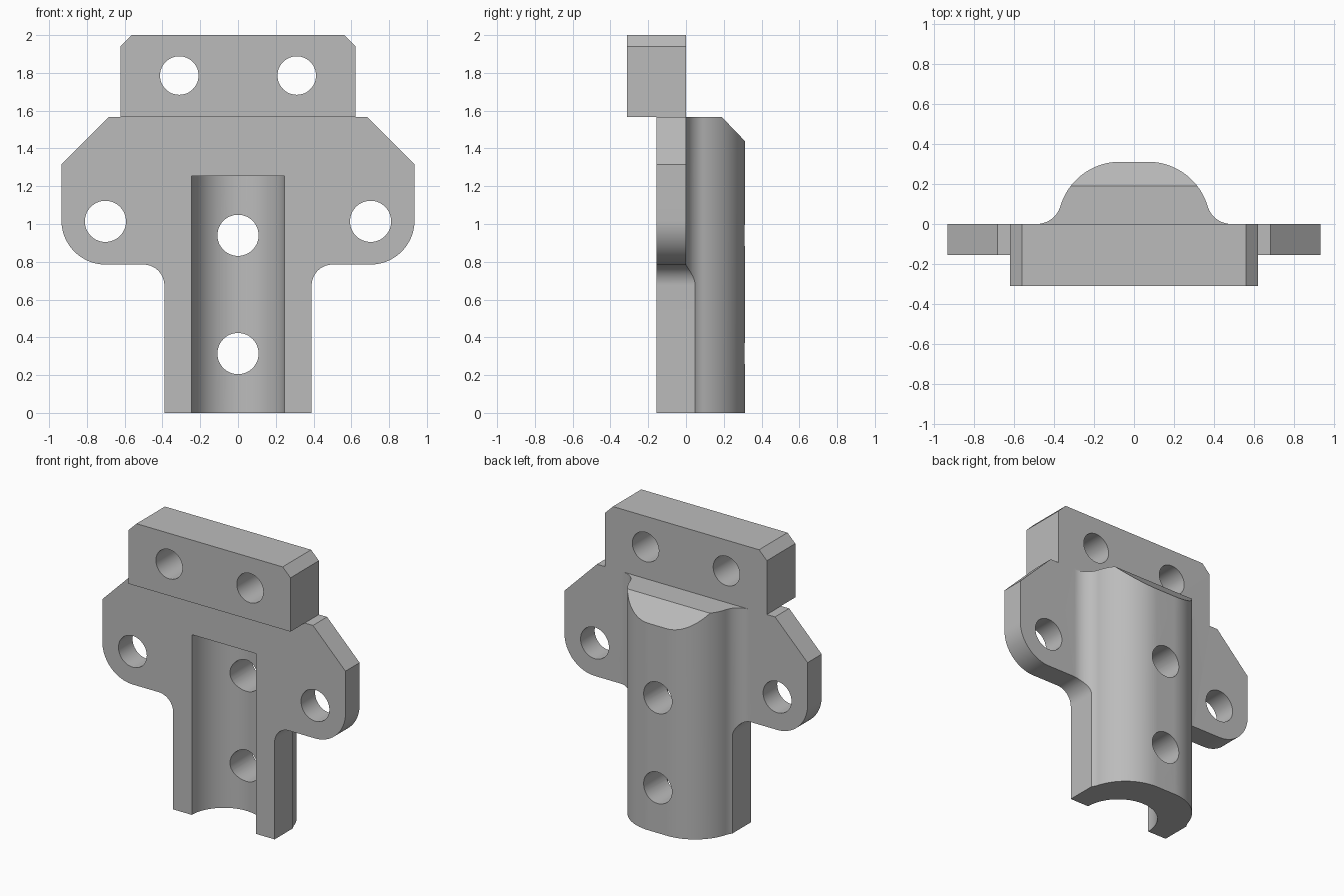
import bpy, bmesh, math
from mathutils import Vector

start_cube = bpy.data.objects.get("Cube")
if start_cube:
    bpy.data.objects.remove(start_cube, do_unlink=True)

grey = bpy.data.materials.new("plain grey")
grey.use_nodes = True
colour = (0.5, 0.5, 0.5, 1)
grey.diffuse_color = colour
grey.node_tree.nodes["Principled BSDF"].inputs["Base Color"].default_value = colour


def arc(cx, cy, r, a0, a1, n=20):
    """Points on a circular arc, angles in degrees."""
    angles = [math.radians(a0 + (a1 - a0) * i / n) for i in range(n + 1)]
    return [(cx + r * math.cos(a), cy + r * math.sin(a)) for a in angles]


def mirrored(half):
    """Close a right-hand half outline with its mirror image."""
    return half + [(-x, y) for x, y in reversed(half)]


def prism(name, outline, axis, lo, hi):
    """Extrude a 2D outline along an axis from lo to hi."""
    place = {"x": lambda a, b, t: (t, a, b),
             "y": lambda a, b, t: (a, t, b),
             "z": lambda a, b, t: (a, b, t)}[axis]
    bm = bmesh.new()
    face = bm.faces.new([bm.verts.new(place(a, b, lo)) for a, b in outline])
    grown = bmesh.ops.extrude_face_region(bm, geom=[face])["geom"]
    bmesh.ops.translate(bm, vec=Vector(place(0, 0, hi - lo)),
                        verts=[v for v in grown if isinstance(v, bmesh.types.BMVert)])
    bmesh.ops.recalc_face_normals(bm, faces=bm.faces)
    mesh = bpy.data.meshes.new(name)
    bm.to_mesh(mesh)
    bm.free()
    mesh.materials.append(grey)
    obj = bpy.data.objects.new(name, mesh)
    bpy.context.collection.objects.link(obj)
    return obj


def combine(target, tool, operation):
    """Apply a boolean and remove the tool object."""
    mod = target.modifiers.new(operation, "BOOLEAN")
    mod.operation, mod.solver, mod.object = operation, "EXACT", tool
    bpy.context.view_layer.objects.active = target
    bpy.ops.object.modifier_apply(modifier=mod.name)
    bpy.data.objects.remove(tool, do_unlink=True)


FRONT, BACK, SHOULDER = -0.155, 0.312, 1.566

# Front silhouette: stem, rounded ears and sloped shoulders
silhouette = mirrored(
    [(0.39, 0)]
    + arc(0.50, 0.675, 0.11, 180, 90)
    + arc(0.70, 1.02, 0.235, -90, 0)
    + [(0.935, 1.315), (0.685, SHOULDER)])
bracket = prism("bracket", silhouette, "y", -0.4, 0.5)

# Plan section: flat plate with a filleted rounded spine at the back
bend, fillet = 0.07, 0.125
reach = math.sqrt((BACK + fillet) ** 2 - fillet ** 2)
tilt = math.degrees(math.asin(fillet / (BACK + fillet)))
section = mirrored(
    [(1.2, FRONT), (1.2, 0)]
    + arc(bend + reach, fillet, fillet, 270, 180 + tilt, 14)
    + arc(bend, 0, BACK, tilt, 90, 28)[1:])
combine(bracket, prism("plan_section", section, "z", -0.3, 2.3), "INTERSECT")

# Sloped top of the spine
slope = [(0.166, 1.591), (0.334, 1.416), (0.5, 1.416), (0.5, 1.591)]
combine(bracket, prism("spine_slope", slope, "x", -0.8, 0.8), "DIFFERENCE")

# Half-round channel in the front
channel = arc(0, FRONT, 0.247, 0, 180, 48) + [(-0.247, -0.5), (0.247, -0.5)]
combine(bracket, prism("channel", channel, "z", -0.2, 1.253), "DIFFERENCE")

# Mounting block on top, with clipped upper corners
block = mirrored([(0.622, SHOULDER), (0.622, 1.94), (0.562, 2)])
combine(bracket, prism("mounting_block", block, "y", -0.312, 0), "UNION")

# Bolt holes: spine, ears and block
holes = [(0, 0.314, 0.109), (0, 0.94, 0.109)]
for side in (-1, 1):
    holes += [(side * 0.702, 1.014, 0.109), (side * 0.311, 1.786, 0.102)]
for x, z, r in holes:
    circle = arc(x, z, r, 0, 360, 48)[:-1]
    combine(bracket, prism("bolt_hole", circle, "y", -0.6, 0.6), "DIFFERENCE")

# Smooth curves, crisp edges
bpy.ops.object.select_all(action="DESELECT")
bracket.select_set(True)
bpy.context.view_layer.objects.active = bracket
bpy.ops.object.shade_smooth_by_angle(angle=math.radians(30))
